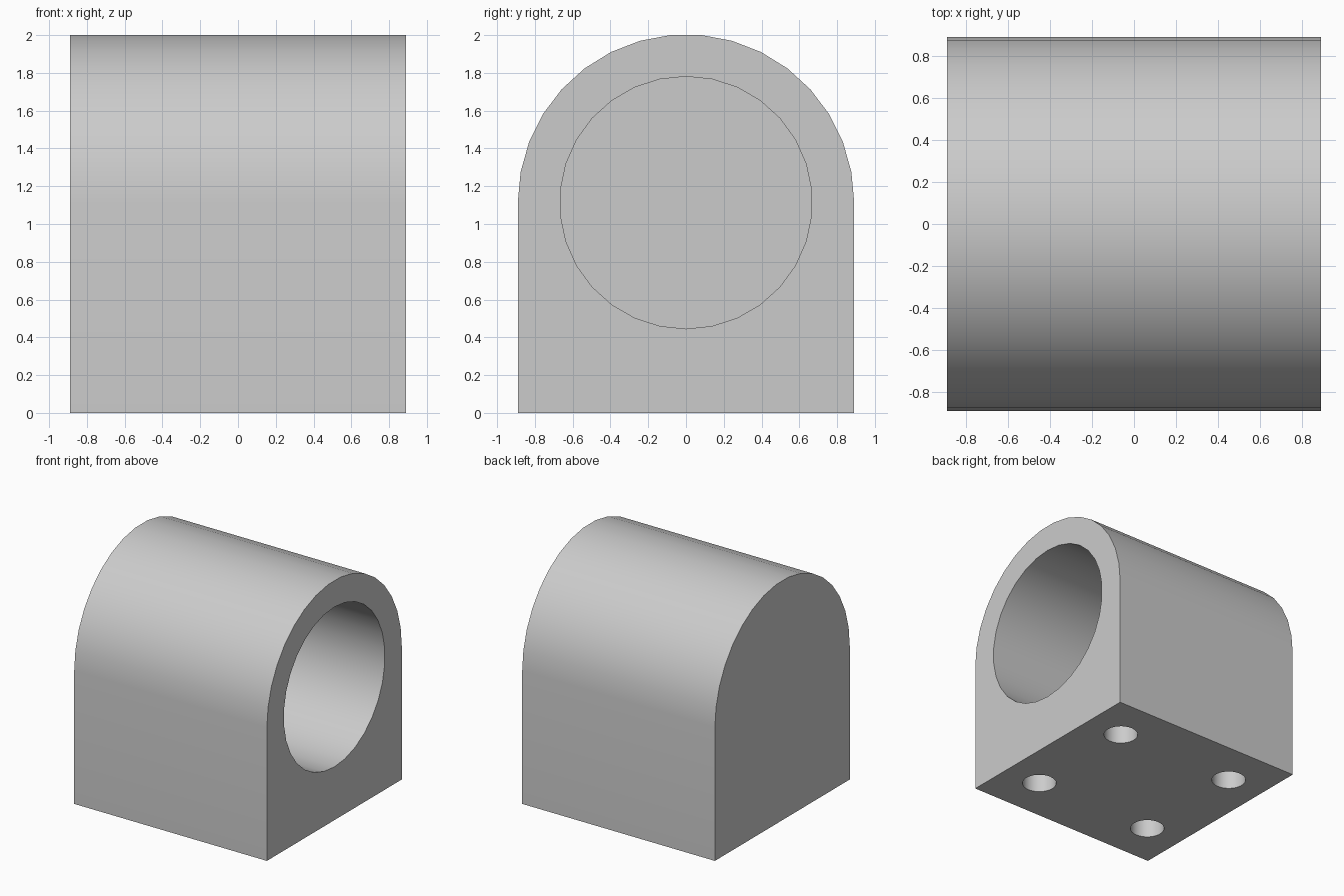
import bpy, bmesh, math
from mathutils import Matrix, Vector

cube = bpy.data.objects.get("Cube")
if cube:
    bpy.data.objects.remove(cube, do_unlink=True)

# Proportions: a block 8 wide, 8 deep, with its bore axis 5 above the base
ARC_SIDES = 17
UNIT = 2 / (5 + 4 * math.cos(math.pi / (2 * ARC_SIDES)))
HALF = 4 * UNIT
AXIS_Z = 5 * UNIT

grey = bpy.data.materials.new("plain_grey")
grey.use_nodes = True
colour = (0.6, 0.6, 0.6, 1)
grey.diffuse_color = colour
grey.node_tree.nodes["Principled BSDF"].inputs["Base Color"].default_value = colour


def make_object(name, bm):
    bmesh.ops.recalc_face_normals(bm, faces=bm.faces)
    mesh = bpy.data.meshes.new(name)
    bm.to_mesh(mesh)
    bm.free()
    mesh.materials.append(grey)
    obj = bpy.data.objects.new(name, mesh)
    bpy.context.collection.objects.link(obj)
    return obj


def cylinder(name, radius, depth, sides, matrix):
    bm = bmesh.new()
    bmesh.ops.create_cone(bm, cap_ends=True, segments=sides, radius1=radius,
                          radius2=radius, depth=depth, matrix=matrix)
    obj = make_object(name, bm)
    obj.hide_render = True
    return obj


# Housing: arched profile extruded along x
profile = [(HALF, 0)]
for i in range(ARC_SIDES + 1):
    a = math.pi * i / ARC_SIDES
    profile.append((HALF * math.cos(a), AXIS_Z + HALF * math.sin(a)))
profile.append((-HALF, 0))
bm = bmesh.new()
end = bm.faces.new([bm.verts.new((-HALF, y, z)) for y, z in profile])
grown = bmesh.ops.extrude_face_region(bm, geom=[end], use_keep_orig=True)
bmesh.ops.translate(bm, vec=Vector((2 * HALF, 0, 0)),
                    verts=[g for g in grown["geom"] if isinstance(g, bmesh.types.BMVert)])
housing = make_object("housing", bm)

# Large blind bore, open on the +x end with a closed wall at the other
BORE_DEPTH = 7 * UNIT
OVERSHOOT = 0.1
bore_length = BORE_DEPTH + OVERSHOOT
bore_x = HALF + OVERSHOOT - bore_length / 2
cutters = [cylinder("bore_cutter", 3 * UNIT, bore_length, 30,
                    Matrix.Translation((bore_x, 0, AXIS_Z))
                    @ Matrix.Rotation(math.pi / 2, 4, "Y")
                    @ Matrix.Rotation(math.pi / 2, 4, "Z"))]

# Four blind mounting holes in the base
hole_depth = 2 * UNIT
for sx in (-1, 1):
    for sy in (-1, 1):
        place = Matrix.Translation((sx * 2.5 * UNIT, sy * 2.25 * UNIT, 0))
        cutters.append(cylinder("mounting_hole_cutter", 0.6 * UNIT,
                                2 * hole_depth, 30, place))

# Cut the openings and discard the cutters
bpy.context.view_layer.objects.active = housing
for cutter in cutters:
    mod = housing.modifiers.new("cut", "BOOLEAN")
    mod.operation = "DIFFERENCE"
    mod.solver = "EXACT"
    mod.object = cutter
    bpy.ops.object.modifier_apply(modifier=mod.name)
    bpy.data.objects.remove(cutter, do_unlink=True)

# Smooth curved walls, sharp rims
bpy.ops.object.select_all(action="DESELECT")
housing.select_set(True)
bpy.ops.object.shade_smooth_by_angle(angle=math.radians(30))
